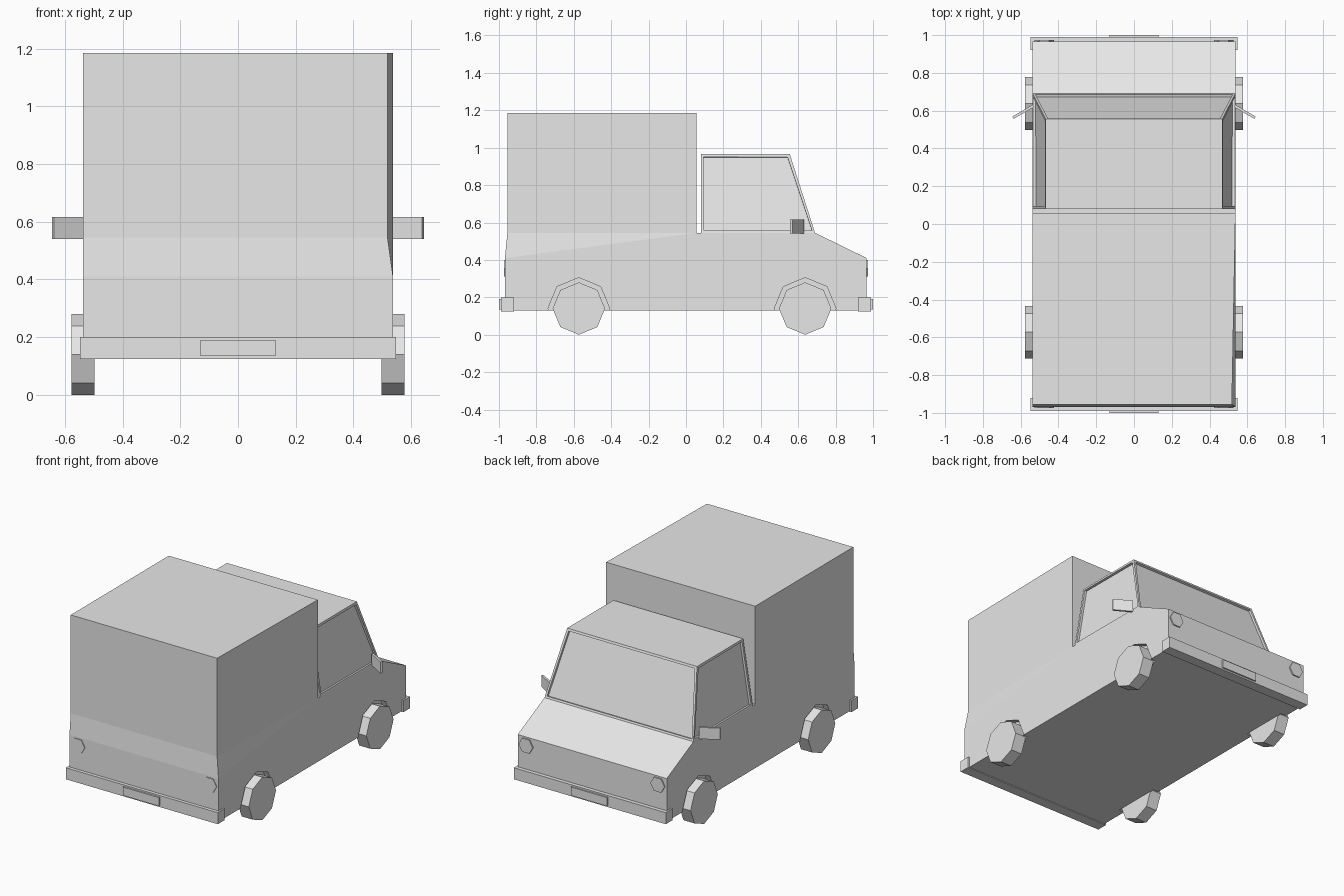
import bpy, bmesh, math
from mathutils import Matrix, Vector

if "Cube" in bpy.data.objects:
    bpy.data.objects.remove(bpy.data.objects["Cube"])

grey = bpy.data.materials.new("light grey")
grey.diffuse_color = (0.8, 0.8, 0.8, 1)
grey.use_nodes = True
grey.node_tree.nodes["Principled BSDF"].inputs["Base Color"].default_value = grey.diffuse_color


def finish(name, bm, mat=grey):
    bmesh.ops.recalc_face_normals(bm, faces=bm.faces)
    me = bpy.data.meshes.new(name)
    bm.to_mesh(me)
    bm.free()
    me.materials.append(mat)
    ob = bpy.data.objects.new(name, me)
    bpy.context.collection.objects.link(ob)
    return ob


def box(name, centre, size, turn=0.0):
    bm = bmesh.new()
    m = Matrix.Translation(centre) @ Matrix.Rotation(turn, 4, 'Z') @ Matrix.Diagonal((*size, 1))
    bmesh.ops.create_cube(bm, size=1, matrix=m)
    return finish(name, bm)


def drum(name, centre, radius, depth, sides, axis):
    # first corner points along +x before the drum is tipped onto its axis
    bm = bmesh.new()
    rot = Matrix.Rotation(math.pi / 2, 4, 'Y' if axis == 'X' else 'X')
    first = Matrix.Rotation(0 if sides == 8 else math.pi / 2, 4, 'Z')
    bmesh.ops.create_cone(bm, cap_ends=True, segments=sides, radius1=radius, radius2=radius,
                          depth=depth, matrix=Matrix.Translation(centre) @ rot @ first)
    return finish(name, bm)


# body: side profile (half width, y, z), joined left to right
W, R = 0.537, 0.468
profile = [(W, -.968, .13), (W, .965, .13), (W, .965, .41), (W, .69, .545),
           (R, .555, .965), (R, .08, .965), (W, .08, .545), (W, .055, .545),
           (W, .055, 1.185), (W, -.955, 1.185), (W, -.955, .545), (W, -.968, .41)]
bm = bmesh.new()
left = [bm.verts.new((-x, y, z)) for x, y, z in profile]
right = [bm.verts.new(p) for p in profile]
for i in (9, 10):                      # rear right corner of the cargo box leans in
    right[i].co.x = 0.518
n = len(profile)
strips = [bm.faces.new((left[i], left[(i + 1) % n], right[(i + 1) % n], right[i])) for i in range(n)]
windows = [strips[3]]
for side in (left, right):
    for ids in ((0, 1, 2, 3, 6, 7, 11), (11, 7, 10), (7, 8, 9, 10)):
        bm.faces.new([side[i] for i in ids])
    windows.append(bm.faces.new([side[i] for i in (3, 4, 5, 6)]))
bmesh.ops.recalc_face_normals(bm, faces=bm.faces)
# recessed windscreen and side windows
for f in windows:
    bmesh.ops.inset_individual(bm, faces=[f], thickness=0.02, depth=0)
    normal = f.normal.copy()
    pane = bmesh.ops.extrude_discrete_faces(bm, faces=[f])['faces'][0]
    bmesh.ops.translate(bm, verts=pane.verts, vec=normal * -0.015)
body = finish("truck_body", bm)

# wheels and the shallow arches cut around them
for y, end in ((0.637, "front"), (-0.573, "rear")):
    for s, side in ((-1, "left"), (1, "right")):
        drum(f"{end}_{side}_wheel", (s * 0.537, y, 0.14), 0.14, 0.08, 8, 'X')
        cutter = drum(f"{end}_{side}_arch_cutter", (s * 0.6, y, 0.14), 0.165, 0.2, 8, 'X')
        cutter.hide_render = True
        cutter.hide_set(True)
        cut = body.modifiers.new("wheel arch", 'BOOLEAN')
        cut.operation = 'DIFFERENCE'
        cut.solver = 'EXACT'
        cut.object = cutter

# bumpers, number plates and hexagonal lamps at both ends
for e, end in ((1, "front"), (-1, "rear")):
    box(f"{end}_bumper", (0, e * 0.955, 0.1625), (1.095, 0.07, 0.075))
    box(f"{end}_plate", (0, e * 0.993, 0.1625), (0.26, 0.014, 0.055))
    for s, side in ((-1, "left"), (1, "right")):
        drum(f"{end}_{side}_lamp", (s * 0.475, e * 0.967, 0.355), 0.051, 0.012, 6, 'Y')

# door mirrors, angled backwards
for s, side in ((-1, "left"), (1, "right")):
    box(f"{side}_mirror", (s * 0.587, 0.594, 0.578), (0.125, 0.014, 0.075), -s * math.radians(30))
